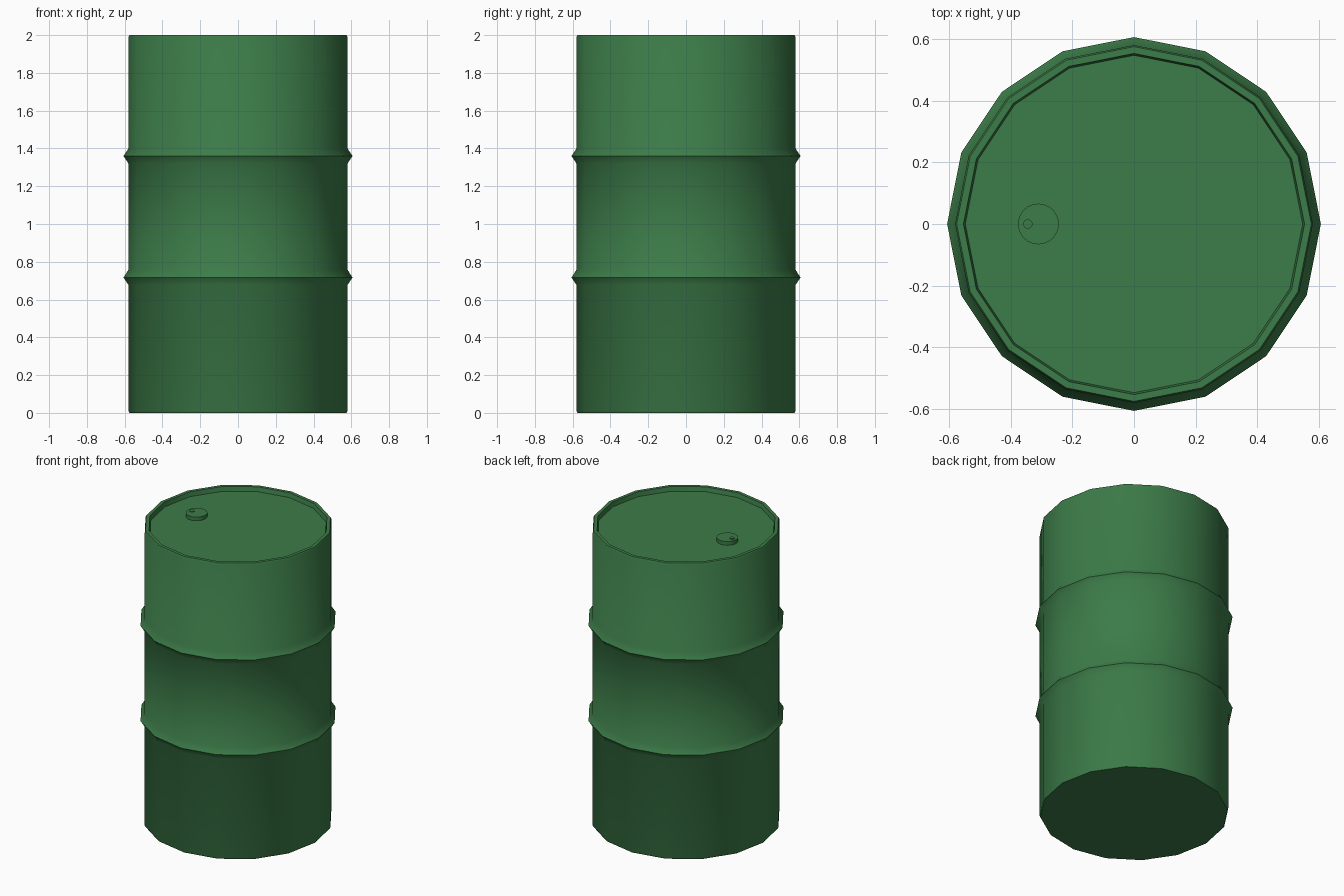
import bpy, bmesh, math

if "Cube" in bpy.data.objects:
    bpy.data.objects.remove(bpy.data.objects["Cube"])


def lathe(name, profile, sides, centre=(0, 0)):
    """Revolve an (r, z) profile and close both ends with flat caps."""
    bm = bmesh.new()
    rings = []
    for r, z in profile:
        rings.append([bm.verts.new((centre[0] + r * math.cos(2 * math.pi * i / sides),
                                    centre[1] + r * math.sin(2 * math.pi * i / sides), z))
                      for i in range(sides)])
    for a, b in zip(rings, rings[1:]):
        for i in range(sides):
            j = (i + 1) % sides
            bm.faces.new((a[i], a[j], b[j], b[i]))
    bm.faces.new(rings[0][::-1])
    bm.faces.new(rings[-1])
    mesh = bpy.data.meshes.new(name)
    bm.to_mesh(mesh)
    bm.free()
    obj = bpy.data.objects.new(name, mesh)
    bpy.context.collection.objects.link(obj)
    mesh.materials.append(green)
    bpy.ops.object.select_all(action='DESELECT')
    obj.select_set(True)
    bpy.context.view_layer.objects.active = obj
    bpy.ops.object.shade_smooth_by_angle(angle=math.radians(50))
    return obj


green = bpy.data.materials.new("green_paint")
green.diffuse_color = (0.045, 0.2, 0.065, 1)
green.use_nodes = True
green.node_tree.nodes["Principled BSDF"].inputs["Base Color"].default_value = green.diffuse_color

# Barrel: 16-sided shell with two pointed hoops and a recessed lid
R = 0.58
profile = [(R - 0.005, 0), (R, 0.01)]
for z in (0.717, 1.36):
    profile += [(R, z - 0.04), (R + 0.026, z), (R, z + 0.04)]
profile += [(R, 1.99), (R - 0.005, 2.0), (0.553, 2.0), (0.547, 1.97)]
lathe("barrel", profile, 16)

# Bung cap on the lid, with its small off-centre stud
lathe("bung_cap", [(0.066, 1.965), (0.066, 1.995)], 32, (-0.31, 0))
lathe("bung_stud", [(0.015, 1.99), (0.015, 2.0)], 16, (-0.344, 0))
